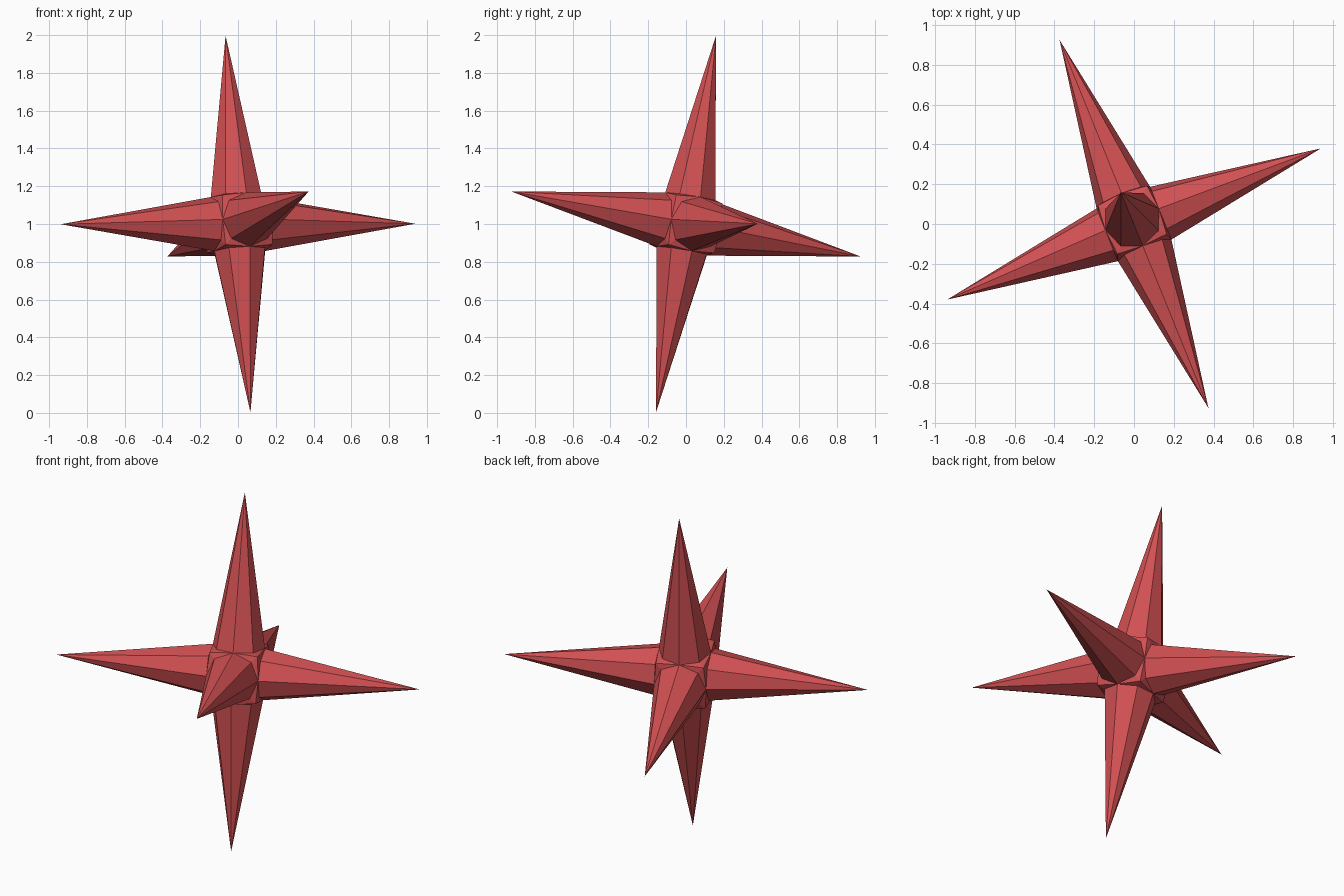
import bpy
import math
from itertools import product
from mathutils import Vector, Matrix

cube = bpy.data.objects.get("Cube")
if cube:
    bpy.data.objects.remove(cube, do_unlink=True)

SPIKE = 1.012                          # tip distance from the centre
EDGE = 0.145                           # spike base distance and radius
DIAG = EDGE * math.sqrt(0.5)
NUB = 0.133                            # corner bump, per axis

# Tilted frame: three perpendicular spike axes
up = Vector((-0.065, 0.157, 0.985)).normalized()
side = up.cross(Vector((0.37, -0.915, 0.17))).normalized()
front = side.cross(up)
frame = Matrix((side, front, up)).transposed()
centre = Vector((0, 0, 1))

red = bpy.data.materials.new("red")
red.use_nodes = True
red.diffuse_color = (0.64, 0.08, 0.085, 1)
red.node_tree.nodes["Principled BSDF"].inputs["Base Color"].default_value = red.diffuse_color


def fan(name, apex, ring):
    """Open pyramid from a ring of points to an apex, faces outward."""
    axis = apex.normalized()
    u = axis.orthogonal().normalized()
    v = axis.cross(u)
    ring = sorted(ring, key=lambda p: math.atan2(p.dot(v), p.dot(u)))
    n = len(ring)
    verts = [centre + frame @ p for p in ring + [apex]]
    mesh = bpy.data.meshes.new(name)
    mesh.from_pydata(verts, [], [(i, (i + 1) % n, n) for i in range(n)])
    mesh.materials.append(red)
    bpy.context.collection.objects.link(bpy.data.objects.new(name, mesh))


# Six long eight-sided spikes
names = (("left", "right"), ("front", "back"), ("top", "bottom"))
for k in range(3):
    for name, s in zip(names[k], (1, -1)):
        ring = []
        for j in range(8):
            a = j * math.tau / 8
            p = Vector()
            p[k] = s * EDGE
            p[(k + 1) % 3] = EDGE * math.cos(a)
            p[(k + 2) % 3] = EDGE * math.sin(a)
            ring.append(p)
        tip = Vector()
        tip[k] = s * SPIKE
        fan(name + "_spike", tip, ring)

# Eight small six-sided bumps filling the corners between spikes
for signs in product((1, -1), repeat=3):
    ring = []
    for k in range(3):
        for on_axis, off_axis in ((EDGE, DIAG), (0, EDGE)):
            p = Vector((off_axis,) * 3)
            p[k] = on_axis
            ring.append(p * Vector(signs))
    fan("corner_bump", Vector(signs) * NUB, ring)
